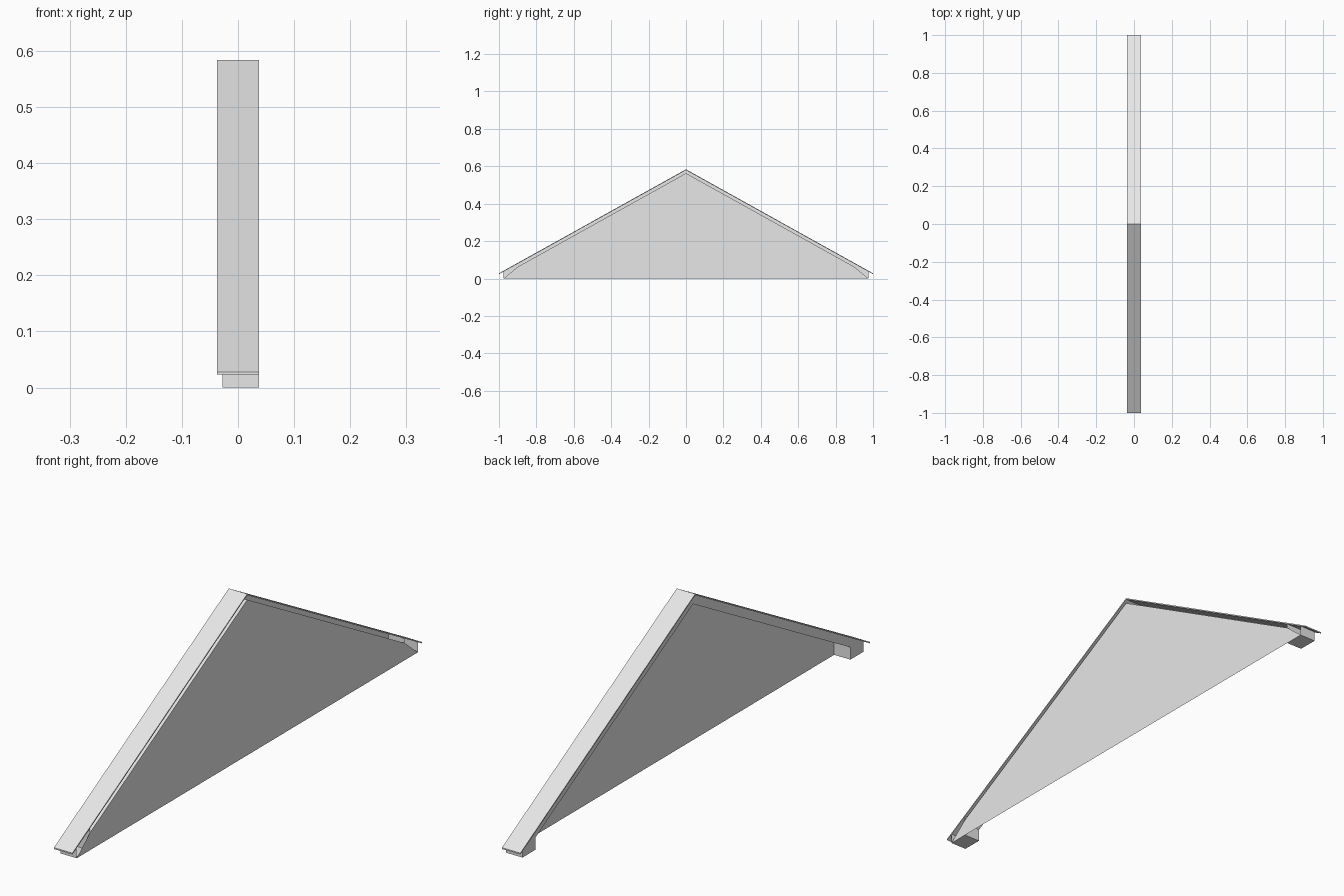
import bpy, bmesh

if "Cube" in bpy.data.objects:
    bpy.data.objects.remove(bpy.data.objects["Cube"])

# One flat colour for the whole trim
mat = bpy.data.materials.new("light_grey")
mat.diffuse_color = (0.8, 0.8, 0.8, 1)
mat.use_nodes = True
mat.node_tree.nodes["Principled BSDF"].inputs["Base Color"].default_value = mat.diffuse_color

XL, XF, XR = -0.037, -0.028, 0.037   # roof edge, fascia plane, wall plane
Y_IN, Y_OUT = 0.90, 0.975            # eave block, inner and outer faces
SLOPE = 0.556


def line(top, y):
    """Height of a rake line with the given apex height."""
    return top - SLOPE * abs(y)


def sheet(name, faces):
    """Object from a list of faces, each a list of points."""
    bm = bmesh.new()
    for pts in faces:
        bm.faces.new([bm.verts.new(p) for p in pts])
    bmesh.ops.remove_doubles(bm, verts=bm.verts[:], dist=1e-5)
    me = bpy.data.meshes.new(name)
    bm.to_mesh(me)
    bm.free()
    me.materials.append(mat)
    ob = bpy.data.objects.new(name, me)
    bpy.context.collection.objects.link(ob)
    return ob


def prism(name, profile, x0, x1):
    """Closed solid from a y-z profile extruded along x."""
    a = [(x0, y, z) for y, z in profile]
    b = [(x1, y, z) for y, z in profile]
    n = len(profile)
    sides = [[a[i], b[i], b[(i + 1) % n], a[(i + 1) % n]] for i in range(n)]
    ob = sheet(name, [a, b[::-1]] + sides)
    bm = bmesh.new()
    bm.from_mesh(ob.data)
    bmesh.ops.recalc_face_normals(bm, faces=bm.faces[:])
    bm.to_mesh(ob.data)
    bm.free()


# Thin gabled roof strip
T, U = 0.584, 0.579
prism("roof_strip", [(-1, line(T, 1)), (0, T), (1, line(T, 1)),
                     (1, line(U, 1)), (0, U), (-1, line(U, 1))], XL, XR)

# Triangular gable wall with clipped ends
W, F = 0.563, 0.545
zw, zf = line(W, Y_IN), line(F, Y_IN)
sheet("gable_wall", [[(XR, y, z) for y, z in
      [(-Y_OUT, 0), (Y_OUT, 0), (Y_IN, zw), (0, W), (-Y_IN, zw)]]])

for s, side in ((-1, "front"), (1, "back")):
    def q(pts):
        pts = [(x, s * y, z) for x, y, z in pts]
        return pts if s > 0 else pts[::-1]

    top_in, top_out = line(U, Y_IN), line(U, Y_OUT)
    # Rake fascia on the outer side
    sheet(side + "_rake_fascia", [q([(XF, 0, U), (XF, Y_IN, top_in),
                                     (XF, Y_IN, zf), (XF, 0, F)])])
    # Sloping soffit between fascia and wall
    sheet(side + "_soffit", [q([(XF, 0, F), (XF, Y_IN, zf),
                                (XR, Y_IN, zw), (XR, 0, W)])])
    # Boxed eave return, open towards the wall side
    sheet(side + "_eave_return", [
        q([(XF, Y_IN, top_in), (XF, Y_OUT, top_out), (XF, Y_OUT, 0), (XF, Y_IN, 0)]),
        q([(XF, Y_OUT, 0), (XF, Y_OUT, top_out), (XR, Y_OUT, top_out), (XR, Y_OUT, 0)]),
        q([(XF, Y_IN, 0), (XR, Y_IN, 0), (XR, Y_IN, top_in), (XF, Y_IN, top_in)]),
        q([(XF, Y_IN, 0), (XF, Y_OUT, 0), (XR, Y_OUT, 0), (XR, Y_IN, 0)]),
    ])
